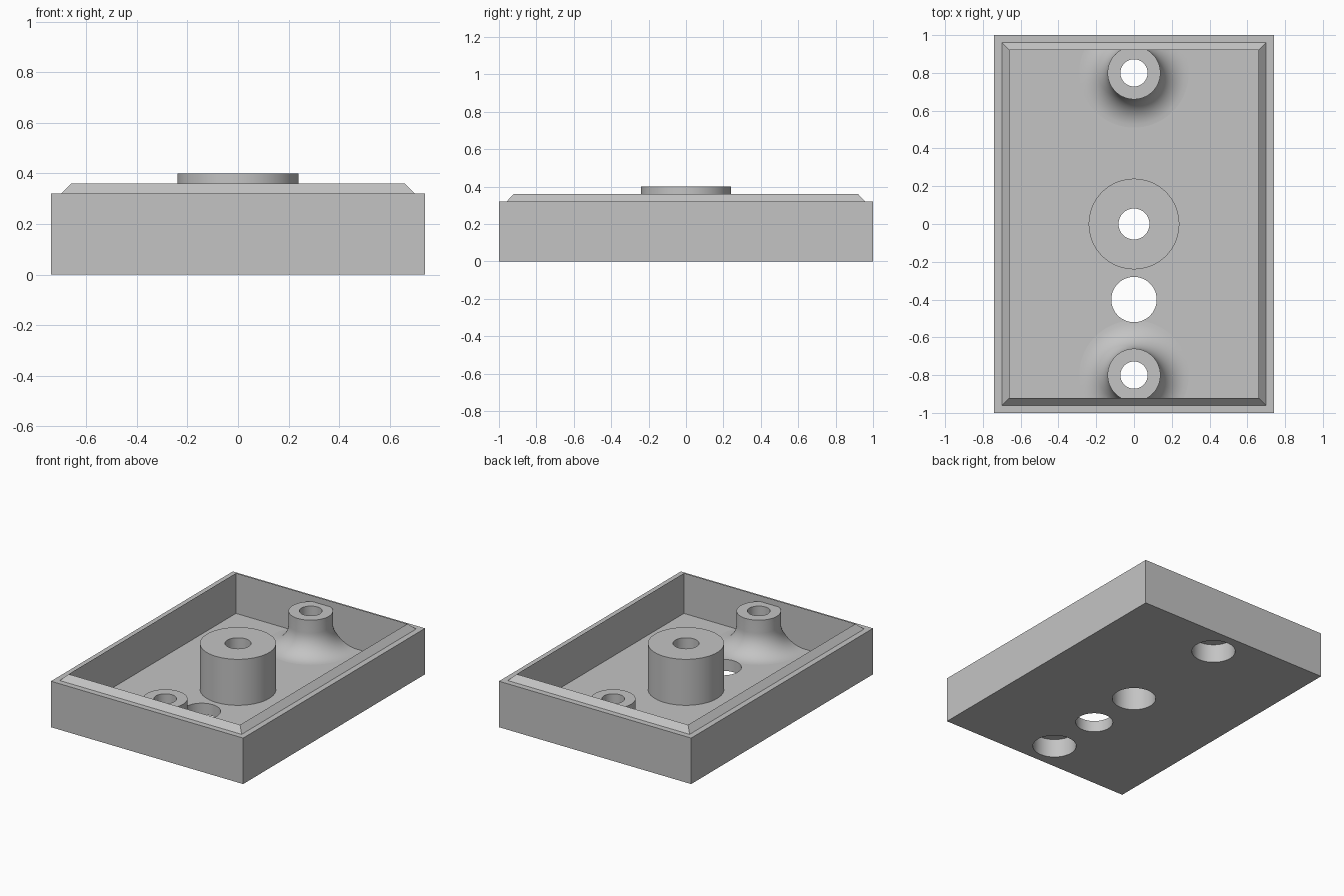
import bpy
import bmesh
import math
from mathutils import Vector

if "Cube" in bpy.data.objects:
    bpy.data.objects.remove(bpy.data.objects["Cube"])

grey = bpy.data.materials.new("plain_grey")
grey.diffuse_color = (0.55, 0.55, 0.55, 1)
grey.use_nodes = True
grey.node_tree.nodes["Principled BSDF"].inputs["Base Color"].default_value = grey.diffuse_color

SEG = 72
FLOOR = 0.08


def make_object(name, bm):
    bmesh.ops.recalc_face_normals(bm, faces=bm.faces)
    mesh = bpy.data.meshes.new(name)
    bm.to_mesh(mesh)
    bm.free()
    mesh.materials.append(grey)
    obj = bpy.data.objects.new(name, mesh)
    bpy.context.collection.objects.link(obj)
    return obj


def revolve(name, profile, y, clip=None):
    """Solid of revolution from (radius, z) points, capped at both ends."""
    bm = bmesh.new()
    rings = []
    for r, z in profile:
        rings.append([bm.verts.new((r * math.cos(2 * math.pi * i / SEG),
                                    y + r * math.sin(2 * math.pi * i / SEG), z))
                      for i in range(SEG)])
    for a, b in zip(rings, rings[1:]):
        for i in range(SEG):
            j = (i + 1) % SEG
            bm.faces.new((a[i], a[j], b[j], b[i]))
    bm.faces.new(rings[0])
    bm.faces.new(rings[-1])
    if clip:  # trim the part that would poke through the outer wall
        side = math.copysign(1, clip)
        geom = bm.verts[:] + bm.edges[:] + bm.faces[:]
        bmesh.ops.bisect_plane(bm, geom=geom, plane_co=Vector((0, clip, 0)),
                               plane_no=Vector((0, side, 0)), clear_outer=True)
        bmesh.ops.holes_fill(bm, edges=[e for e in bm.edges if e.is_boundary])
    return make_object(name, bm)


def cylinder(name, r, y, z0, z1):
    return revolve(name, [(r, z0), (r, z1)], y)


# Tray: nested rectangles from the underside, up the wall, over the lip, to the floor
bm = bmesh.new()
loops = []
for hx, hy, z in [(0.74, 1.0, 0), (0.74, 1.0, 0.32), (0.70, 0.96, 0.32),
                  (0.66, 0.92, 0.36), (0.66, 0.92, FLOOR)]:
    loops.append([bm.verts.new((sx * hx, sy * hy, z))
                  for sx, sy in ((-1, -1), (1, -1), (1, 1), (-1, 1))])
for a, b in zip(loops, loops[1:]):
    for i in range(4):
        j = (i + 1) % 4
        bm.faces.new((a[i], a[j], b[j], b[i]))
bm.faces.new(loops[0])
bm.faces.new(loops[-1])
tray = make_object("tray", bm)

# Centre post and the two flared end bosses
adds = [cylinder("center_post", 0.24, 0, 0.04, 0.40)]
FIL, R, N = 0.15, 0.14, 12
flare = [(R + FIL, 0.04)]
for k in range(N + 1):
    t = math.pi / 2 * k / N
    flare.append((R + FIL - FIL * math.sin(t), FLOOR + FIL - FIL * math.cos(t)))
flare.append((R, 0.32))
for s in (-1, 1):
    adds.append(revolve("end_boss", flare, 0.8 * s, clip=0.98 * s))

# Through holes and wider recesses from below
cuts = [cylinder("cable_hole", 0.12, -0.4, -0.1, 0.6),
        revolve("center_bore", [(0.14, -0.1), (0.14, 0.26), (0.082, 0.26), (0.082, 0.6)], 0)]
for s in (-1, 1):
    cuts.append(revolve("screw_bore", [(0.14, -0.1), (0.14, 0.13),
                                       (0.072, 0.13), (0.072, 0.6)], 0.8 * s))

bpy.context.view_layer.objects.active = tray
for operation, tools in (("UNION", adds), ("DIFFERENCE", cuts)):
    for tool in tools:
        mod = tray.modifiers.new("join", "BOOLEAN")
        mod.operation = operation
        mod.solver = "EXACT"
        mod.object = tool
        bpy.ops.object.modifier_apply(modifier=mod.name)
        bpy.data.objects.remove(tool)

# Smooth curved walls, flat horizontal faces
bpy.ops.object.select_all(action="DESELECT")
tray.select_set(True)
bpy.ops.object.shade_smooth_by_angle(angle=math.radians(30))
for p in tray.data.polygons:
    if abs(p.normal.z) > 0.9996:
        p.use_smooth = False
